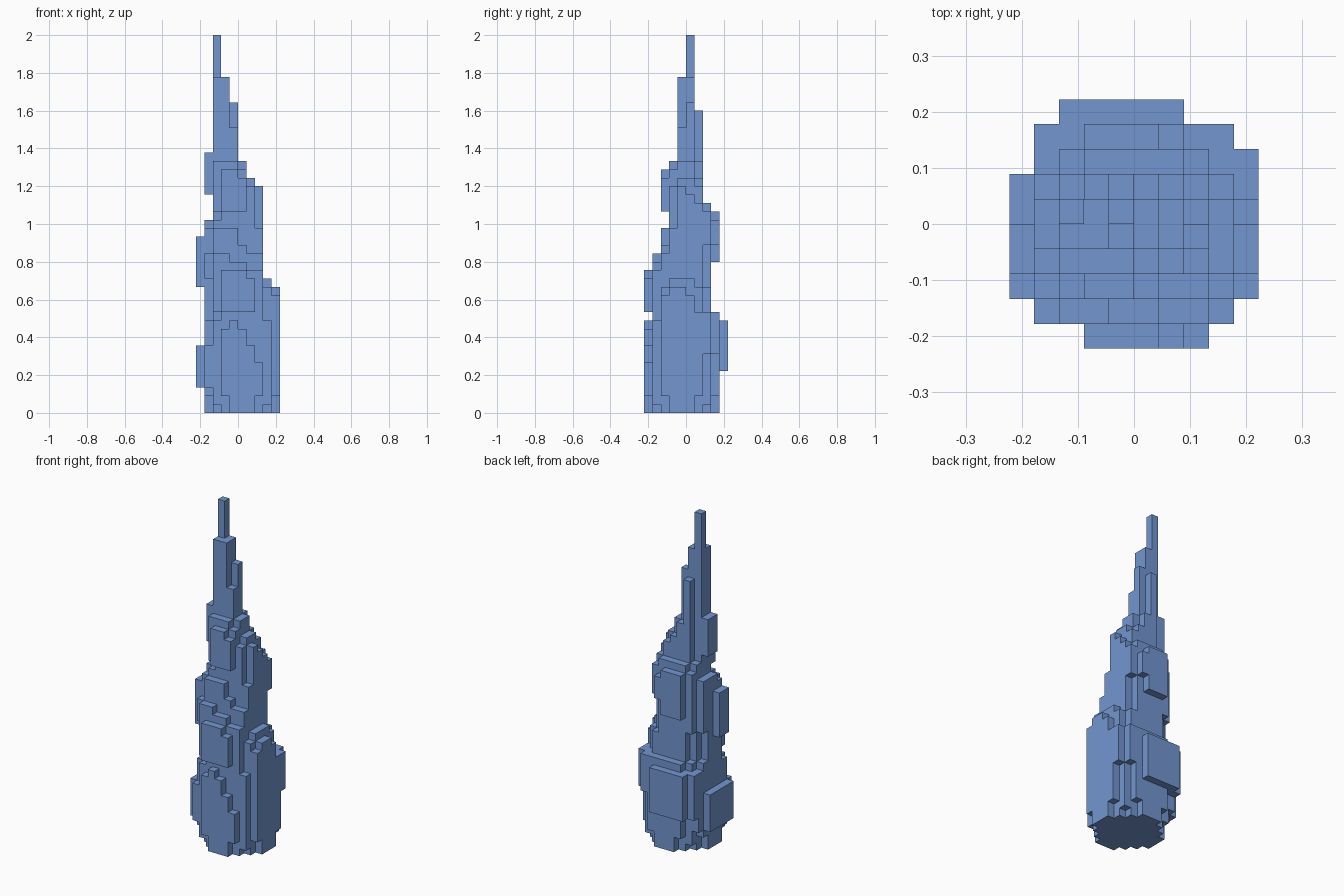
import bpy
import bmesh
from mathutils import Vector

default_cube = bpy.data.objects.get("Cube")
if default_cube:
    bpy.data.objects.remove(default_cube, do_unlink=True)

# Block size: the spire is 45 blocks tall and 10 blocks wide
BLOCK = 2 / 45
HALF = 5


def make_material(name, colour):
    material = bpy.data.materials.new(name)
    material.use_nodes = True
    material.diffuse_color = colour
    shader = next(n for n in material.node_tree.nodes if n.type == "BSDF_PRINCIPLED")
    shader.inputs["Base Color"].default_value = colour
    return material


def box(low, high, x0, x1, y0, y1):
    """Blocks of an upright box."""
    return {(x, y, z) for x in range(x0, x1) for y in range(y0, y1)
            for z in range(low, high)}


def disc(low, high, x0, x1, y0, y1, fullness=0.52):
    """Blocks of an upright box whose footprint is rounded to an ellipse."""
    mid_x, mid_y = (x0 + x1) / 2, (y0 + y1) / 2
    radius_x, radius_y = (x1 - x0) * fullness, (y1 - y0) * fullness
    return {(x, y, z) for x, y, z in box(low, high, x0, x1, y0, y1)
            if ((x + 0.5 - mid_x) / radius_x) ** 2
            + ((y + 0.5 - mid_y) / radius_y) ** 2 < 1}


def build_part(name, cells, solid, material):
    """Make a shell from the block sides that no other block covers."""
    bm = bmesh.new()
    for cell in sorted(cells):
        for axis in range(3):
            for sign in (-1, 1):
                step = [0, 0, 0]
                step[axis] = sign
                if tuple(c + s for c, s in zip(cell, step)) in solid:
                    continue
                normal = Vector(step)
                side = Vector([float(i == (axis + 1) % 3) for i in range(3)])
                up = normal.cross(side)
                centre = Vector(cell) + Vector((0.5, 0.5, 0.5)) + normal / 2
                corners = []
                for a, b in ((-1, -1), (1, -1), (1, 1), (-1, 1)):
                    point = centre + side * a / 2 + up * b / 2
                    point -= Vector((HALF, HALF, 0))
                    corners.append(bm.verts.new(point * BLOCK))
                bm.faces.new(corners)
    bmesh.ops.remove_doubles(bm, verts=bm.verts, dist=BLOCK / 100)
    mesh = bpy.data.meshes.new(name)
    bm.to_mesh(mesh)
    bm.free()
    mesh.materials.append(material)
    part = bpy.data.objects.new(name, mesh)
    bpy.context.collection.objects.link(part)


# Wide foot, rounded underneath
base = disc(0, 1, 1, 10, 0, 9, 0.46)
base |= disc(1, 2, 1, 10, 0, 9, 0.49)
base |= disc(2, 11, 1, 10, 0, 9)
base |= disc(11, 12, 1, 10, 1, 9)
base |= disc(12, 15, 1, 10, 1, 8)
# Bulges on the foot: side, back, and back corner
base |= disc(3, 8, 0, 7, 1, 8)
base |= disc(5, 11, 1, 8, 3, 10)
base |= box(7, 12, 7, 10, 7, 8) | box(7, 12, 7, 9, 8, 9)
base |= box(11, 14, 8, 10, 2, 3)
# Stepped shoulders of the front and side faces
base -= box(10, 11, 3, 4, 0, 1) | box(10, 11, 5, 6, 0, 1)
base -= box(8, 11, 6, 7, 0, 1) | box(6, 11, 7, 8, 0, 1)
base -= box(14, 15, 9, 10, 5, 6) | box(13, 15, 9, 10, 6, 7)

# Waist that drifts to one side, with front, side and back bulges
middle = disc(15, 16, 1, 9, 1, 8)
middle |= disc(16, 19, 1, 8, 1, 8)
middle |= disc(19, 22, 1, 8, 2, 8)
middle |= disc(22, 23, 1, 8, 3, 8)
middle |= disc(12, 17, 2, 8, 0, 6) - box(16, 17, 6, 7, 0, 1)
middle |= box(15, 21, 0, 3, 3, 5)
middle |= disc(18, 24, 2, 8, 4, 9)
# Stepped shoulders of the waist
middle -= box(18, 19, 4, 7, 1, 2) | box(17, 18, 6, 7, 1, 2)
middle -= box(20, 22, 5, 6, 2, 3) | box(19, 22, 6, 7, 2, 3)
middle -= box(23, 24, 6, 7, 8, 9) | box(18, 20, 6, 7, 8, 9)
middle -= box(18, 20, 7, 8, 7, 8)

# Neck narrowing upwards, with a front plate and a side plate
neck = disc(23, 25, 2, 8, 3, 8)
neck |= disc(25, 27, 2, 8, 3, 7) - box(26, 27, 7, 8, 5, 6)
neck |= disc(27, 28, 2, 7, 3, 7)
neck |= disc(28, 30, 2, 6, 3, 7)
neck |= box(24, 30, 2, 5, 3, 4)
neck |= box(24, 29, 3, 6, 2, 4) - box(28, 29, 5, 6, 2, 3)
neck |= box(26, 31, 1, 3, 4, 6)

# Thin stepped point
spire = box(28, 40, 2, 4, 4, 6)
spire |= box(28, 34, 4, 5, 4, 5)
spire |= box(28, 37, 4, 5, 5, 6)
spire |= box(28, 36, 3, 4, 6, 7)
spire |= box(40, 45, 2, 3, 5, 6)

blue = make_material("steel blue", (0.17, 0.305, 0.63, 1))
parts = {"base": base, "middle": middle, "neck": neck, "spire": spire}
solid = set().union(*parts.values())
used = set()
for part_name, part_cells in parts.items():
    build_part(part_name, part_cells - used, solid, blue)
    used |= part_cells
